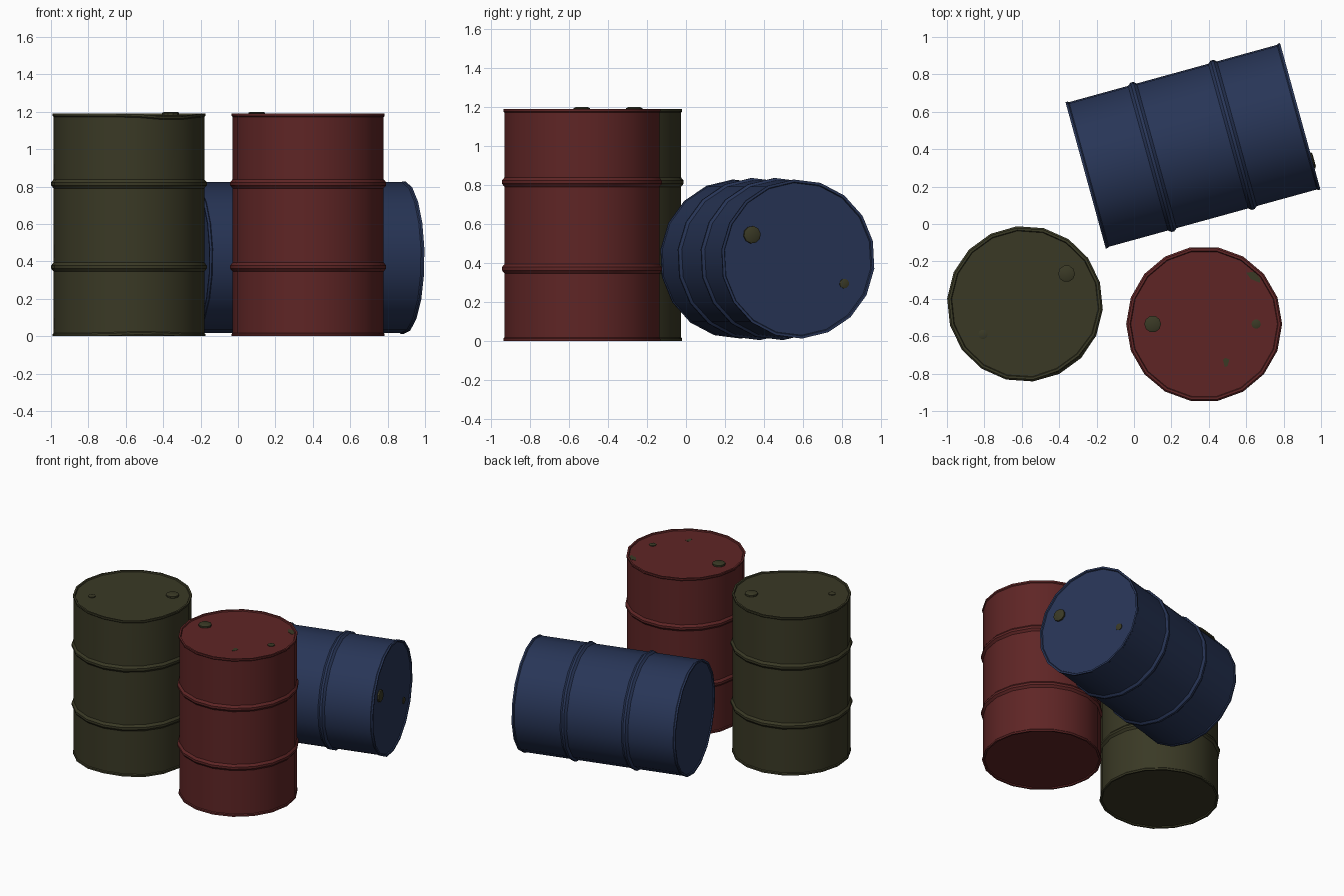
import bpy, bmesh, math
from mathutils import Matrix, Vector

if "Cube" in bpy.data.objects:
    bpy.data.objects.remove(bpy.data.objects["Cube"])

SIDES = 18
H = 1.19


def material(name, rgb):
    m = bpy.data.materials.new(name)
    m.diffuse_color = (*rgb, 1)
    m.use_nodes = True
    m.node_tree.nodes["Principled BSDF"].inputs["Base Color"].default_value = m.diffuse_color
    return m


RED = material("dark red paint", (0.114, 0.0185, 0.0185))
BLUE = material("navy paint", (0.021, 0.036, 0.095))
OLIVE = material("olive paint", (0.042, 0.041, 0.0185))

# Drum outline: recessed base, lip, two rolled ribs, lip, recessed lid
PROFILE = [(0.0, 0.008), (0.392, 0.008), (0.396, 0.0), (0.409, 0.0), (0.409, 0.012), (0.404, 0.018)]
for z in (0.37, 0.815):
    PROFILE += [(0.404, z - 0.024), (0.417, z - 0.008), (0.417, z + 0.008), (0.404, z + 0.024)]
PROFILE += [(0.404, H - 0.018), (0.409, H - 0.012), (0.409, H), (0.396, H), (0.392, H - 0.008), (0.0, H - 0.008)]
BUNG = [(1.0, 0.0), (1.0, 0.7), (0.75, 1.0), (0.0, 1.0)]


def lathe(name, profile, sides, mat, matrix, edit=None):
    """Spin a (radius, height) profile round z, closing poles with one face."""
    bm = bmesh.new()
    rings = []
    for r, z in profile:
        if r == 0:
            continue
        rings.append([bm.verts.new((r * math.cos(2 * math.pi * i / sides),
                                    r * math.sin(2 * math.pi * i / sides), z)) for i in range(sides)])
    for a, b in zip(rings, rings[1:]):
        for i in range(sides):
            j = (i + 1) % sides
            bm.faces.new((a[i], a[j], b[j], b[i]))
    bm.faces.new(rings[0][::-1])
    bm.faces.new(rings[-1])
    if edit:
        for v in bm.verts:
            edit(v.co)
    return finish(name, bm, mat, matrix)


def finish(name, bm, mat, matrix):
    bmesh.ops.recalc_face_normals(bm, faces=bm.faces)
    me = bpy.data.meshes.new(name)
    bm.to_mesh(me)
    bm.free()
    me.materials.append(mat)
    me.shade_smooth()
    me.set_sharp_from_angle(angle=math.radians(35))
    ob = bpy.data.objects.new(name, me)
    bpy.context.collection.objects.link(ob)
    ob.matrix_world = matrix
    return ob


def drum(colour, mat, matrix, edit=None):
    lathe(colour + "_drum", PROFILE, SIDES, mat, matrix, edit)
    # Large and small filler caps on opposite sides of the lid
    for label, x, r, h in (("large", -0.275, 0.045, 0.019), ("small", 0.278, 0.025, 0.008)):
        cap = [(a * r, b * h) for a, b in BUNG]
        lathe(f"{colour}_{label}_cap", cap, 10, OLIVE,
              matrix @ Matrix.Translation((x, 0, H - 0.009)))


def chip(name, points, mat):
    """Thin plate of worn paint lying on the red lid."""
    bm = bmesh.new()
    face = bm.faces.new([bm.verts.new((x, y, H - 0.010)) for x, y in points])
    top = bmesh.ops.extrude_face_region(bm, geom=[face])
    bmesh.ops.translate(bm, vec=(0, 0, 0.004),
                        verts=[g for g in top["geom"] if isinstance(g, bmesh.types.BMVert)])
    finish(name, bm, mat, Matrix())


def dent(co):
    """Knock the green drum's front rims slightly out of true."""
    ang = math.atan2(co.y, co.x)
    for centre, z0, push, lift in ((math.radians(90), H, 0.012, -0.02),
                                   (math.radians(65), 0.0, 0.0, 0.01)):
        w = max(0, 1 - abs(ang - centre) / 0.6) * max(0, 1 - abs(co.z - z0) / 0.25)
        if co.xy.length > 0.39:
            co.x *= 1 - push * w / 0.4
            co.y *= 1 - push * w / 0.4
            co.z += lift * w


# Upright drums
drum("red", RED, Matrix.Translation((0.375, -0.535, 0)))
drum("green", OLIVE, Matrix.Translation((-0.583, -0.427, 0)) @ Matrix.Rotation(math.radians(216), 4, 'Z'), dent)

# Fallen drum, lid end pointing right and slightly back
t = math.radians(15.4)
axis = Vector((math.cos(t), math.sin(t), 0))
side = Vector((-math.sin(t), math.cos(t), 0))
a = math.radians(-27)
ex = side * math.cos(a) + Vector((0, 0, 1)) * math.sin(a)
ey = axis.cross(ex)
rot = Matrix((ex, ey, axis)).transposed().to_4x4()
base = Vector((0.315, 0.418, 0.42)) - axis * H / 2
drum("blue", BLUE, Matrix.Translation(base) @ rot)

# Worn spots on the red lid
chip("rim_wear", [(0.60, -0.26), (0.625, -0.295), (0.675, -0.315), (0.672, -0.285), (0.64, -0.255)], OLIVE)
chip("lid_wear", [(0.475, -0.725), (0.485, -0.765), (0.50, -0.76), (0.51, -0.725), (0.49, -0.715)], OLIVE)
